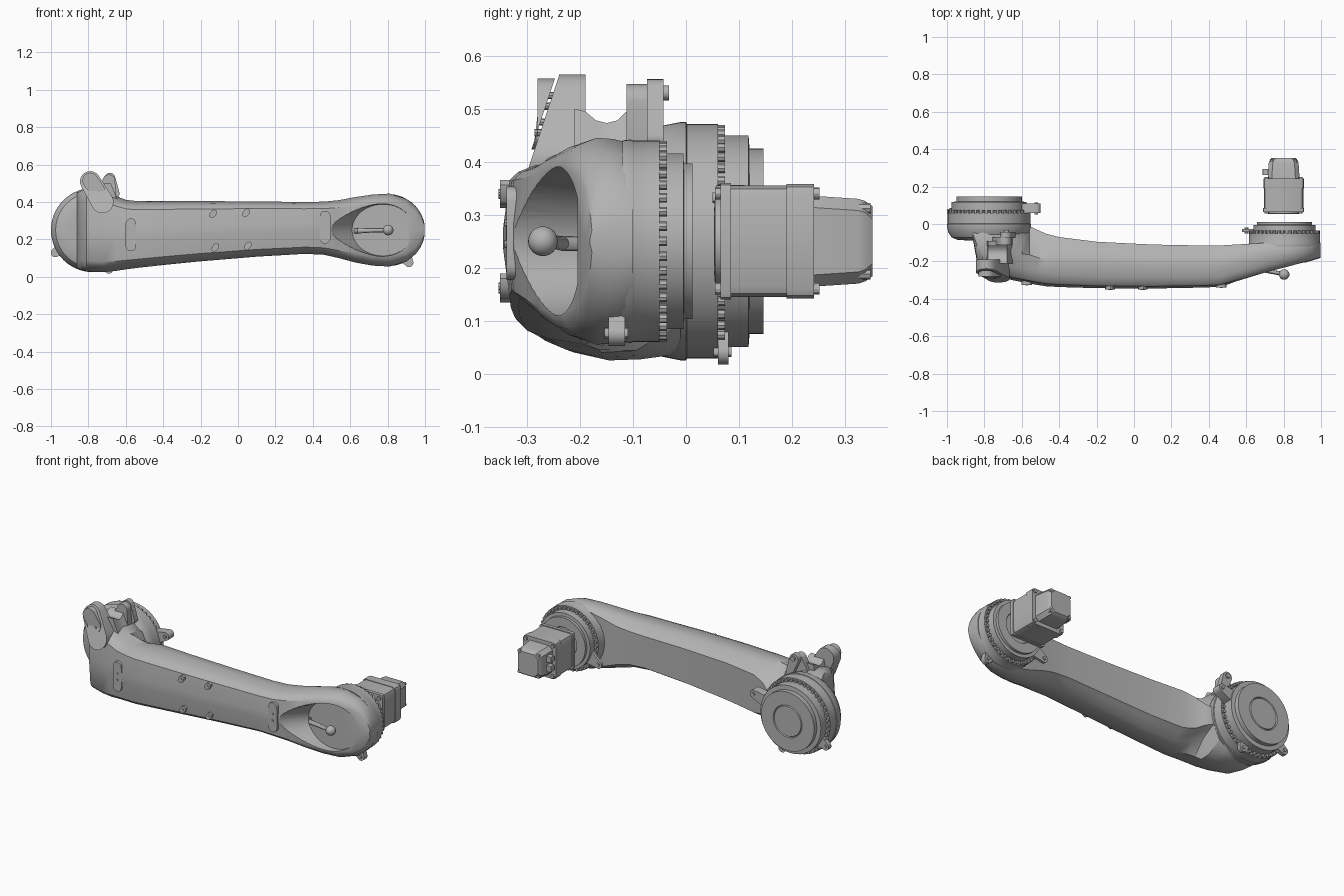
import bpy, bmesh, math
from mathutils import Vector

old = bpy.data.objects.get("Cube")
if old:
    bpy.data.objects.remove(old)

grey = bpy.data.materials.new("machine grey")
grey.use_nodes = True
grey.diffuse_color = (0.45, 0.45, 0.45, 1)
grey.node_tree.nodes["Principled BSDF"].inputs["Base Color"].default_value = (0.45, 0.45, 0.45, 1)
TAU = 2 * math.pi


def finish(name, bm):
    bmesh.ops.recalc_face_normals(bm, faces=bm.faces)
    mesh = bpy.data.meshes.new(name)
    bm.to_mesh(mesh)
    bm.free()
    mesh.materials.append(grey)
    ob = bpy.data.objects.new(name, mesh)
    bpy.context.collection.objects.link(ob)
    return ob


def smooth(ob, angle=30):
    bpy.ops.object.select_all(action='DESELECT')
    ob.select_set(True)
    bpy.context.view_layer.objects.active = ob
    bpy.ops.object.shade_smooth_by_angle(angle=math.radians(angle))
    return ob


def add_loft(bm, rings):
    """Skin a list of equal point rings and cap both ends."""
    rows = [[bm.verts.new(p) for p in ring] for ring in rings]
    n = len(rows[0])
    for a, b in zip(rows, rows[1:]):
        for i in range(n):
            bm.faces.new((a[i], a[(i + 1) % n], b[(i + 1) % n], b[i]))
    bm.faces.new(rows[0])
    bm.faces.new(rows[-1])


def loft(name, rings):
    bm = bmesh.new()
    add_loft(bm, rings)
    return smooth(finish(name, bm))


def circle(cx, y, cz, r, n=64, rz=None):
    return [(cx + r * math.cos(i * TAU / n), y, cz + (rz or r) * math.sin(i * TAU / n)) for i in range(n)]


def lathe(name, cx, cz, profile, n=64):
    return loft(name, [circle(cx, y, cz, r, n) for r, y in profile])


def capsule(p, q, rp, rq, n=10):
    """Outline around two circles in the front plane."""
    a = math.atan2(p[1] - q[1], p[0] - q[0])
    pts = []
    for c, r, start in ((p, rp, a - math.pi / 2), (q, rq, a + math.pi / 2)):
        for i in range(n + 1):
            t = start + math.pi * i / n
            pts.append((c[0] + r * math.cos(t), c[1] + r * math.sin(t)))
    return pts


def plate(name, outline, y0, y1, lean=0, zref=0):
    """Extrude an outline along y; lean tilts its front face."""
    return loft(name, [[(x, y0 + lean * (z - zref), z) for x, z in outline],
                       [(x, y1, z) for x, z in outline]])


def block(name, x, y, z, bevel=0.0):
    bm = bmesh.new()
    bmesh.ops.create_cube(bm, size=1)
    for v in bm.verts:
        v.co = Vector([(lo + hi) / 2 + c * (hi - lo) for c, (lo, hi) in zip(v.co, (x, y, z))])
    if bevel:
        edges = [e for e in bm.edges if abs(e.verts[0].co.y - e.verts[1].co.y) > 1e-4]
        bmesh.ops.bevel(bm, geom=edges, offset=bevel, segments=2, profile=0.5, affect='EDGES')
    return smooth(finish(name, bm))


def studs(name, spots, y0, y1, r, n=8):
    bm = bmesh.new()
    for x, z in spots:
        add_loft(bm, [circle(x, y0, z, r, n), circle(x, y1, z, r, n)])
    return smooth(finish(name, bm))


def bolt_ring(name, cx, cz, radius, count, y0, y1):
    spots = [(p[0], p[2]) for p in circle(cx, 0, cz, radius, count)]
    return studs(name, spots, y0, y1, 0.009)


# Arm body: x, top, bottom, front, back, half height of the back face
stations = [
    (-.86, .45, .05, -.09, -.02, .4), (-.84, .46, .04, -.20, -.02, .45),
    (-.81, .472, .028, -.25, -.01, .48), (-.72, .46, .025, -.28, -.01, .46),
    (-.65, .43, .032, -.30, -.01, .42), (-.60, .412, .04, -.31, -.01, .35),
    (-.56, .407, .045, -.318, -.01, .14), (-.52, .405, .05, -.325, -.03, .18),
    (-.47, .405, .055, -.333, -.052, .27), (-.40, .405, .063, -.337, -.07, .33),
    (-.2, .405, .083, -.343, -.095, .34), (.1, .403, .108, -.345, -.11, .34),
    (.36, .40, .123, -.34, -.115, .34), (.46, .402, .118, -.336, -.115, .35),
    (.54, .41, .10, -.312, -.11, .37), (.63, .427, .076, -.288, -.105, .41),
    (.72, .44, .06, -.262, -.10, .44), (.81, .445, .055, -.238, -.10, .46)]
for t in (.9, .95, .975, .99, .998):
    h = math.sqrt(.19 ** 2 - (t - .81) ** 2)
    stations.append((t, .25 + h, .25 - h, -.238 + (t - .81) * .3, -.10, .46))


def section(x, top, bot, front, back, hb):
    upper = [(0, .07), (.05, .37), (.12, .425), (.25, .465), (.5, .5),
             (.72, min(.495, hb + .14)), (.9, min(.48, hb + .05)), (1, hb)]
    both = upper + [(v, -w) for v, w in reversed(upper)]
    return [(x, front + v * (back - front), (top + bot) / 2 + w * (top - bot)) for v, w in both]


arm = loft("arm_body", [section(*s) for s in stations])

# Teardrop pocket in the slanted front of the small hub
floor = circle(.775, -.205, .25, .165, 48, .138)
mouth = []
for x, y, z in circle(.775, -.36, .25, .17, 48, .15):
    pull = max(0, .775 - x) / .17
    mouth.append((x - .14 * pull ** 2, y, z))
cutter = loft("pocket_cutter", [floor, mouth])
cutter.hide_render = True
cut = arm.modifiers.new("pocket", 'BOOLEAN')
cut.operation = 'DIFFERENCE'
cut.object = cutter
bpy.context.view_layer.objects.active = arm
bpy.ops.object.modifier_apply(modifier=cut.name)
bpy.data.objects.remove(cutter)
smooth(arm)

# Large hub with stepped rear rings
BX, SX, CZ = -.775, .805, .25
lathe("large_hub", BX, CZ, [(.12, -.088), (.17, -.084), (.2, -.072), (.218, -.045), (.225, -.01),
                            (.225, 0), (.221, .002), (.221, .06)])
lathe("large_hub_rings", BX, CZ, [(.2, .05), (.2, .118), (.175, .12), (.175, .146), (.096, .146),
                                  (.092, .14), (.088, .146)])
bolt_ring("large_hub_bolts", BX, CZ, .21, 44, .055, .074)

# Small hub flange and rings
lathe("small_hub_flange", SX, CZ, [(.19, -.12), (.192, -.105), (.19, -.1), (.19, -.05)])
lathe("small_hub_rings", SX, CZ, [(.166, -.06), (.166, -.005), (.147, -.004), (.147, .012),
                                  (.09, .012), (.085, .004)])
bolt_ring("small_hub_bolts", SX, CZ, .18, 40, -.055, -.036)

# Ball handle in the pocket
rod = [((.62, -.2, .245), .014), ((.64, -.235, .246), .014), ((.72, -.252, .249), .012), ((.8, -.268, .25), .011)]
loft("handle_rod", [[(c[0], c[1] + r * math.cos(i * TAU / 12), c[2] + r * math.sin(i * TAU / 12))
                     for i in range(12)] for c, r in rod])
bm = bmesh.new()
bmesh.ops.create_uvsphere(bm, u_segments=24, v_segments=16, radius=.028)
bmesh.ops.translate(bm, verts=bm.verts, vec=(.803, -.27, .25))
smooth(finish("handle_ball", bm))

# Lifting ear, saddle and rear lug on top of the large hub
LEAN, ZREF = .33, .38
plate("lifting_ear", capsule((-.79, .51), (-.725, .40), .055, .06), -.30, -.19, LEAN, ZREF)
plate("ear_cover", capsule((-.79, .515), (-.755, .465), .042, .042), -.306, -.28, LEAN, ZREF)
for i, (x, z) in enumerate([(-.81, .525), (-.785, .505), (-.765, .475), (-.745, .455)]):
    y = -.306 + LEAN * (z - ZREF)
    studs("ear_cover_bolt_%d" % i, [(x, z)], y - .005, y + .01, .007)
saddle = [(-.21, .50), (-.19, .495), (-.17, .478), (-.15, .473), (-.13, .478), (-.112, .495), (-.09, .50)]
loft("ear_saddle", [[(-.75 + c[0] * 1.0, y, min(top, c[1])) for c in
                     [(-.05, .40), (.11, .40), (.07, .52), (-.03, .52)]] for y, top in saddle])
plate("rear_lug", capsule((-.69, .513), (-.715, .40), .034, .07), -.112, -.07)
plate("pin_lug", capsule((-.685, .527), (-.655, .445), .029, .022), -.074, -.042)
studs("pin_lug_pin", [(-.682, .53)], -.08, -.032, .014, 16)

# Small lugs around both hubs: hub centre, angle, reach, y range
lugs = [("lower_large_hub_lug", BX, -68, .225, .06, .08),
        ("outer_large_hub_lug", BX, 211, .235, .055, .08),
        ("inner_large_hub_lug", BX, 18, .265, .058, .11),
        ("outer_small_hub_lug", SX, -58, .205, -.146, -.115),
        ("inner_small_hub_lug", SX, 205, .225, -.042, -.026)]
for name, cx, deg, reach, y0, y1 in lugs:
    d = (math.cos(math.radians(deg)), math.sin(math.radians(deg)))
    tip = (cx + d[0] * reach, CZ + d[1] * reach)
    root = (cx + d[0] * .165, CZ + d[1] * .165)
    plate(name, capsule(tip, root, .024, .04), y0, y1)
    studs(name + "_pin", [tip], y0 - .008, y1 + .006, .01, 12)

# Front cover plates with screws
for side, x, z, front in (("right", -.573, .225, -.325), ("left", .466, .265, -.339)):
    plate(side + "_cover_plate", capsule((x, z + .06), (x, z - .06), .028, .028), front, front + .03)
    studs(side + "_cover_screws", [(x, z + .02), (x, z - .02)], front - .004, front + .01, .007)

# Four mounting blocks on the front
for i, (x, z) in enumerate([(-.133, .337), (.043, .342), (-.121, .158), (.052, .165)]):
    plate("mounting_block_%d" % i, capsule((x + .006, z + .008), (x - .006, z - .008), .016, .016, 3), -.351, -.3)
    studs("mounting_block_screw_%d" % i, [(x, z)], -.354, -.34, .007)

# Separate motor
MX = .80
lathe("motor_pilot", MX, CZ, [(.06, .053), (.085, .055), (.085, .07)], 48)
block("motor_front_plate", (MX - .11, MX + .11), (.065, .085), (.14, .36), .012)
block("motor_body", (MX - .105, MX + .105), (.08, .235), (.145, .355), .022)
block("motor_rear_plate", (MX - .108, MX + .108), (.19, .242), (.142, .358), .018)
corners = [(MX + sx * .09, CZ + sz * .09) for sx in (-1, 1) for sz in (-1, 1)]
studs("motor_corner_bolts", corners, .055, .252, .011, 12)


def octagon(y, half, cut):
    pts = [(half, cut), (cut, half), (-cut, half), (-half, cut)]
    pts += [(-a, -b) for a, b in pts]
    return [(MX + a, y, CZ + b) for a, b in pts]


loft("motor_encoder", [octagon(.235, .086, .064), octagon(.325, .08, .058),
                       octagon(.338, .076, .054), octagon(.352, .066, .042)])
studs("encoder_screws", [(MX + sx * .062, CZ + sz * .062) for sx in (-1, 1) for sz in (-1, 1)], .3, .348, .01)
for i, z in enumerate((.225, .28)):
    block("motor_connector_%d" % i, (MX - .112, MX - .07), (.262, .295), (z - .018, z + .018), .006)
